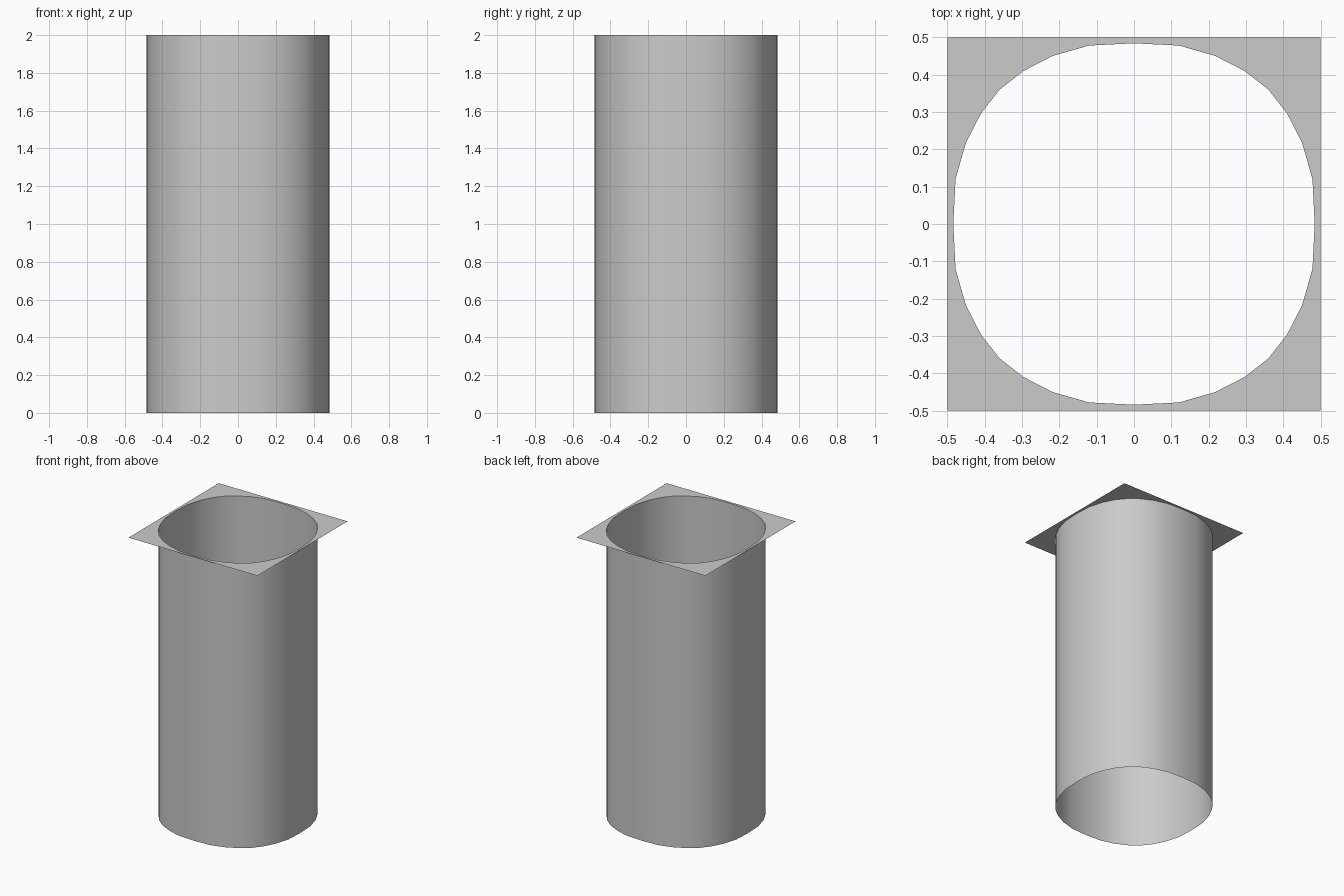
import bpy

if "Cube" in bpy.data.objects:
    bpy.data.objects.remove(bpy.data.objects["Cube"])

HEIGHT = 2.0
HALF = 0.5

# Rounded-square opening: one quadrant, turned four times
quadrant = [(0.484, 0), (0.478, 0.12), (0.45, 0.218), (0.41, 0.296),
            (0.36, 0.36), (0.296, 0.41), (0.218, 0.45), (0.12, 0.478)]
outline = []
for turn in range(4):
    outline += quadrant
    quadrant = [(-y, x) for x, y in quadrant]


def to_square(p):
    """Push an outline point straight out to the square rim."""
    s = HALF / max(abs(p[0]), abs(p[1]))
    return (p[0] * s, p[1] * s)


def band(name, first, second, z1, z2):
    """Open strip of quads between two matching loops."""
    n = len(first)
    verts = [(x, y, z1) for x, y in first] + [(x, y, z2) for x, y in second]
    faces = [(i, n + i, n + (i + 1) % n, (i + 1) % n) for i in range(n)]
    mesh = bpy.data.meshes.new(name)
    mesh.from_pydata(verts, [], faces)
    obj = bpy.data.objects.new(name, mesh)
    bpy.context.collection.objects.link(obj)
    return obj


# Flat square collar around the mouth, facing up
band("top_collar", outline, [to_square(p) for p in outline], HEIGHT, HEIGHT)

# Open-ended shaft hanging below it, lined on the inside
shaft = band("shaft_wall", outline, outline, 0, HEIGHT)
bpy.context.view_layer.objects.active = shaft
shaft.select_set(True)
bpy.ops.object.shade_smooth_by_angle()
